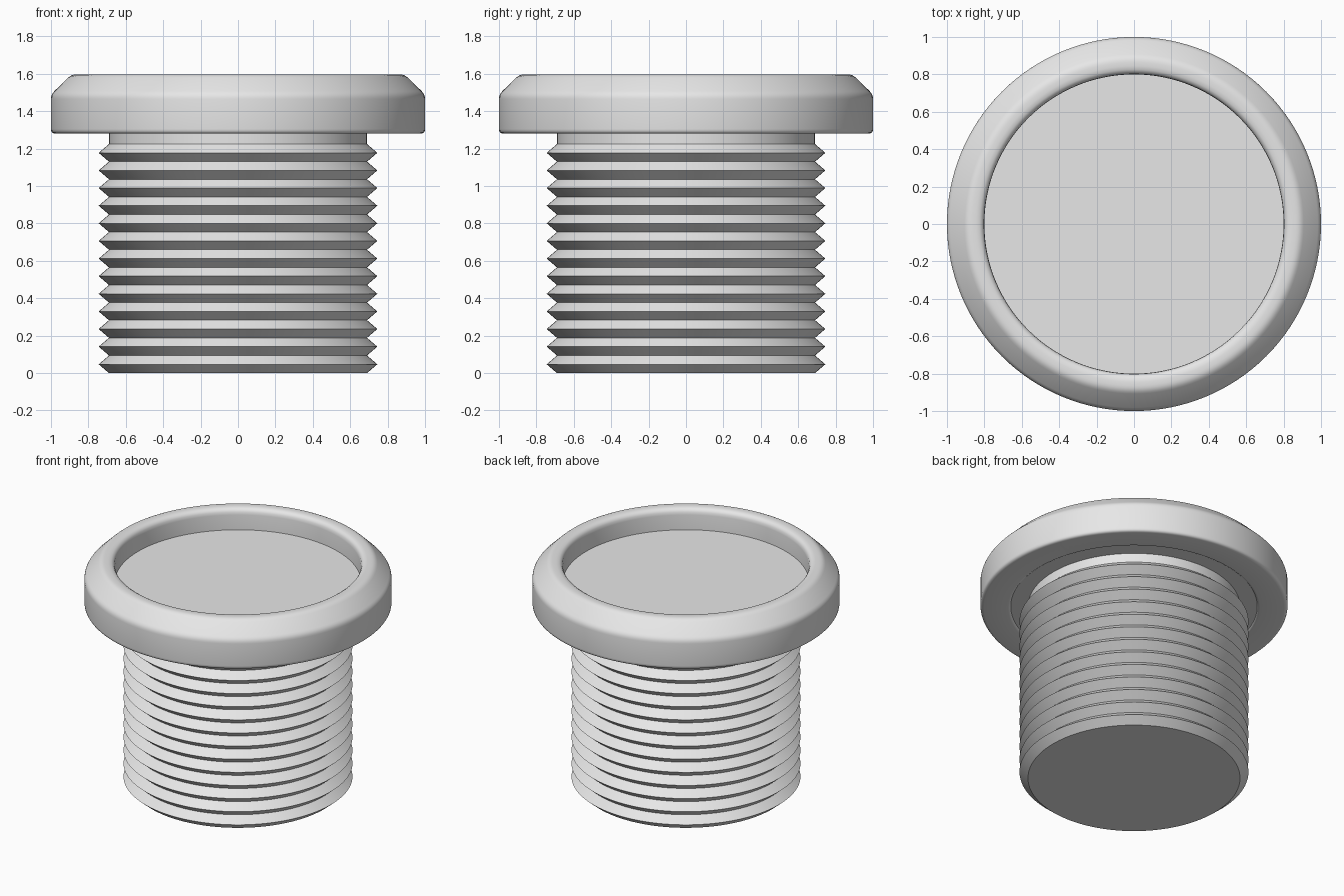
import bpy
import math

SEGMENTS = 128

cube = bpy.data.objects.get("Cube")
if cube:
    bpy.data.objects.remove(cube, do_unlink=True)

grey = bpy.data.materials.new("light_grey")
grey.use_nodes = True
grey.diffuse_color = (0.8, 0.8, 0.8, 1)
grey.node_tree.nodes["Principled BSDF"].inputs["Base Color"].default_value = (0.8, 0.8, 0.8, 1)


def rounded(corners):
    """Profile from (radius, z, rounding) corners, each eased with a short curve."""
    points = []
    count = len(corners)
    for i, (r, z, size) in enumerate(corners):
        if size == 0:
            points.append((r, z))
            continue
        ends = []
        for other in (corners[i - 1], corners[(i + 1) % count]):
            dr, dz = other[0] - r, other[1] - z
            length = math.hypot(dr, dz)
            ends.append((r + dr / length * size, z + dz / length * size))
        (ar, az), (br, bz) = ends
        for step in range(5):
            t = step / 4
            a, m, b = (1 - t) ** 2, 2 * t * (1 - t), t * t
            points.append((a * ar + m * r + b * br, a * az + m * z + b * bz))
    return points


def lathe(name, profile, closed):
    """Turn a profile (listed bottom, outside, top) about z; open ones get end caps."""
    verts, faces = [], []
    for r, z in profile:
        for s in range(SEGMENTS):
            a = 2 * math.pi * s / SEGMENTS
            verts.append((r * math.cos(a), r * math.sin(a), z))
    rows = len(profile)
    for i in range(rows if closed else rows - 1):
        low, high = i * SEGMENTS, (i + 1) % rows * SEGMENTS
        for s in range(SEGMENTS):
            n = (s + 1) % SEGMENTS
            faces.append((low + s, low + n, high + n, high + s))
    if not closed:
        faces.append(tuple(reversed(range(SEGMENTS))))
        faces.append(tuple(range((rows - 1) * SEGMENTS, rows * SEGMENTS)))
    mesh = bpy.data.meshes.new(name)
    mesh.from_pydata(verts, [], faces)
    mesh.materials.append(grey)
    obj = bpy.data.objects.new(name, mesh)
    bpy.context.collection.objects.link(obj)
    bpy.ops.object.select_all(action="DESELECT")
    obj.select_set(True)
    bpy.context.view_layer.objects.active = obj
    bpy.ops.object.shade_smooth_by_angle(angle=math.radians(30))
    return obj


# Threaded shank: stacked V-shaped ridges below a plain neck
RIDGES, PITCH, ROOT, CREST = 13, 0.0942, 0.69, 0.745
shank = []
for i in range(RIDGES):
    shank += [(ROOT, i * PITCH), (CREST, (i + 0.5) * PITCH)]
shank += [(ROOT, RIDGES * PITCH), (ROOT, 1.295)]
lathe("threaded_shank", shank, closed=False)

# Recessed plate inside the rim
lathe("recessed_plate", [(0.803, 1.29), (0.803, 1.445)], closed=False)

# Chamfered outer rim with eased edges
rim = rounded([
    (0.80, 1.28, 0.02),
    (1.00, 1.28, 0.025),
    (1.00, 1.49, 0.025),
    (0.89, 1.597, 0.025),
    (0.80, 1.597, 0.045),
])
lathe("outer_rim", rim, closed=True)
